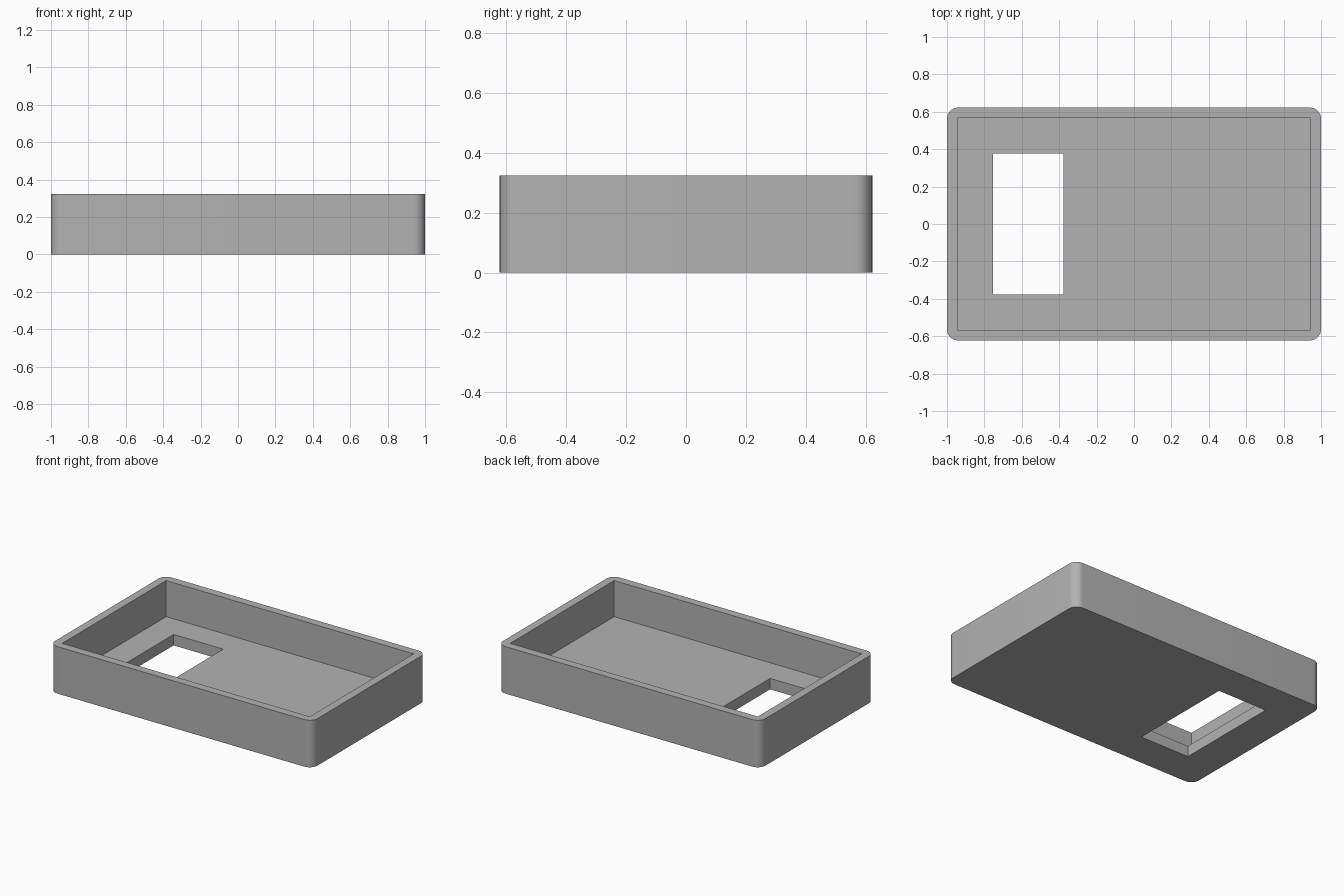
import bpy
import bmesh
from mathutils import Matrix

WIDTH, DEPTH, HEIGHT = 2.0, 1.245, 0.324
WALL, FLOOR, RADIUS = 0.0566, 0.0755, 0.06

if "Cube" in bpy.data.objects:
    bpy.data.objects.remove(bpy.data.objects["Cube"], do_unlink=True)

grey = bpy.data.materials.new("plain grey")
grey.use_nodes = True
colour = (0.45, 0.45, 0.45, 1)
grey.diffuse_color = colour
grey.node_tree.nodes["Principled BSDF"].inputs["Base Color"].default_value = colour


def box(name, x, y, z, corner=0):
    """Box spanning the (low, high) pairs, with optional rounded upright edges."""
    bm = bmesh.new()
    size = [b - a for a, b in (x, y, z)]
    centre = [(a + b) / 2 for a, b in (x, y, z)]
    bmesh.ops.create_cube(bm, size=1, matrix=Matrix.Translation(centre) @ Matrix.Diagonal((*size, 1)))
    if corner:
        upright = [e for e in bm.edges if abs(e.verts[0].co.z - e.verts[1].co.z) > 0.01]
        bmesh.ops.bevel(bm, geom=upright, offset=corner, segments=10, profile=0.5, affect="EDGES")
    mesh = bpy.data.meshes.new(name)
    bm.to_mesh(mesh)
    bm.free()
    mesh.materials.append(grey)
    obj = bpy.data.objects.new(name, mesh)
    bpy.context.collection.objects.link(obj)
    return obj


# Open tray with rounded outer corners
half_w, half_d = WIDTH / 2, DEPTH / 2
tray = box("tray", (-half_w, half_w), (-half_d, half_d), (0, HEIGHT), RADIUS)

# Square-cornered cavity and rectangular floor opening
in_w, in_d = half_w - WALL, half_d - WALL
cutters = [
    box("cavity_cutter", (-in_w, in_w), (-in_d, in_d), (FLOOR, HEIGHT + 0.1)),
    box("opening_cutter", (-0.755, -0.377), (-0.377, 0.377), (-0.1, FLOOR + 0.1)),
]
bpy.context.view_layer.objects.active = tray
for cutter in cutters:
    cut = tray.modifiers.new(cutter.name, "BOOLEAN")
    cut.operation = "DIFFERENCE"
    cut.solver = "EXACT"
    cut.object = cutter
    bpy.ops.object.modifier_apply(modifier=cut.name)
    bpy.data.objects.remove(cutter, do_unlink=True)

# Smooth the rounded corners, keep the other edges crisp
bpy.ops.object.select_all(action="DESELECT")
tray.select_set(True)
bpy.ops.object.shade_smooth_by_angle(angle=0.6)
